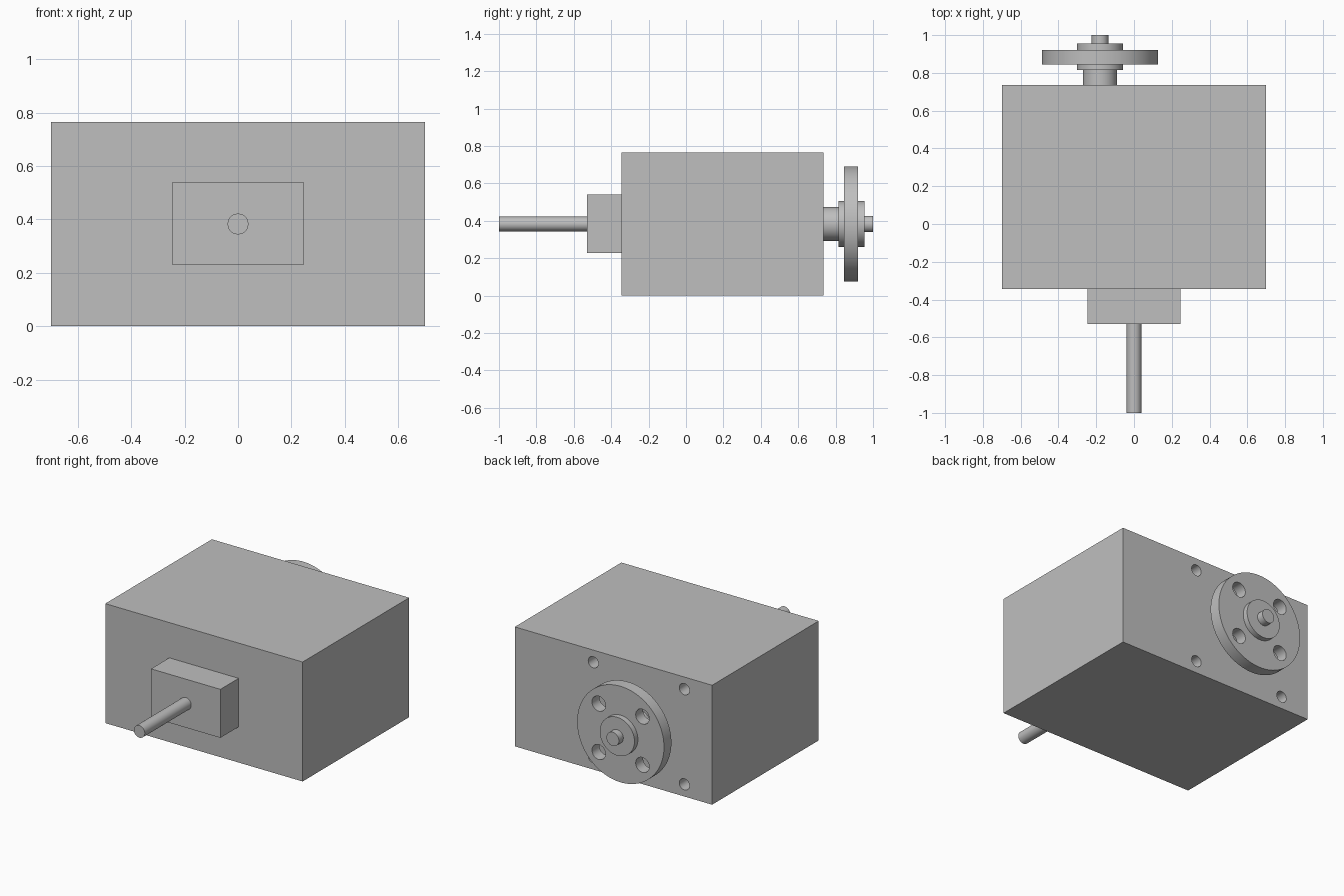
import bpy, math
from mathutils import Vector

cube = bpy.data.objects.get("Cube")
if cube:
    bpy.data.objects.remove(cube, do_unlink=True)

grey = bpy.data.materials.new("plain_grey")
grey.use_nodes = True
colour = (0.52, 0.52, 0.52, 1)
grey.diffuse_color = colour
grey.node_tree.nodes["Principled BSDF"].inputs["Base Color"].default_value = colour

MID_Z = 0.383     # height of both shafts
WHEEL_X = -0.18   # sideways offset of the output shaft
BACK_Y = 0.735    # rear face of the housing


def finish(name):
    ob = bpy.context.object
    ob.name = name
    ob.data.materials.append(grey)
    return ob


def box(name, low, high):
    low, high = Vector(low), Vector(high)
    bpy.ops.mesh.primitive_cube_add(size=1, location=(low + high) / 2)
    ob = finish(name)
    ob.scale = high - low
    bpy.ops.object.transform_apply(location=False, rotation=False, scale=True)
    return ob


def rod(name, x, z, radius, y0, y1, sides=64):
    """Cylinder along y, from y0 to y1."""
    bpy.ops.mesh.primitive_cylinder_add(
        vertices=sides, radius=radius, depth=y1 - y0,
        location=(x, (y0 + y1) / 2, z), rotation=(math.pi / 2, 0, 0))
    ob = finish(name)
    bpy.ops.object.shade_smooth_by_angle(angle=math.radians(30))
    return ob


def drill(target, dx, dz, radius, y0, y1):
    """Four holes in a rectangle around the output shaft."""
    for sx in (-1, 1):
        for sz in (-1, 1):
            cutter = rod("hole_cutter", WHEEL_X + sx * dx, MID_Z + sz * dz,
                         radius, y0, y1, 32)
            cutter.hide_render = True
            mod = target.modifiers.new("hole", 'BOOLEAN')
            mod.operation = 'DIFFERENCE'
            mod.solver = 'EXACT'
            mod.object = cutter
            bpy.ops.object.select_all(action='DESELECT')
            target.select_set(True)
            bpy.context.view_layer.objects.active = target
            bpy.ops.object.modifier_apply(modifier=mod.name)
            bpy.data.objects.remove(cutter, do_unlink=True)
    bpy.ops.object.shade_smooth_by_angle(angle=math.radians(30))


# Housing with four blind mounting holes in its rear face
housing = box("housing", (-0.7, -0.345, 0), (0.7, BACK_Y, 0.766))
drill(housing, 0.323, 0.305, 0.036, BACK_Y - 0.15, BACK_Y + 0.05)

# Front block and input shaft
box("front_block", (-0.246, -0.53, 0.229), (0.246, -0.345, 0.54))
rod("input_shaft", 0, MID_Z, 0.039, -1, -0.53)

# Output side: neck, hub, flange and shaft tip
rod("output_neck", WHEEL_X, MID_Z, 0.09, BACK_Y, 0.815)
rod("flange_hub", WHEEL_X, MID_Z, 0.123, 0.815, 0.955)
rod("output_shaft_tip", WHEEL_X, MID_Z, 0.044, 0.955, 1)
flange = rod("flange", WHEEL_X, MID_Z, 0.308, 0.845, 0.92, 96)
drill(flange, 0.155, 0.155, 0.048, 0.8, 0.96)
